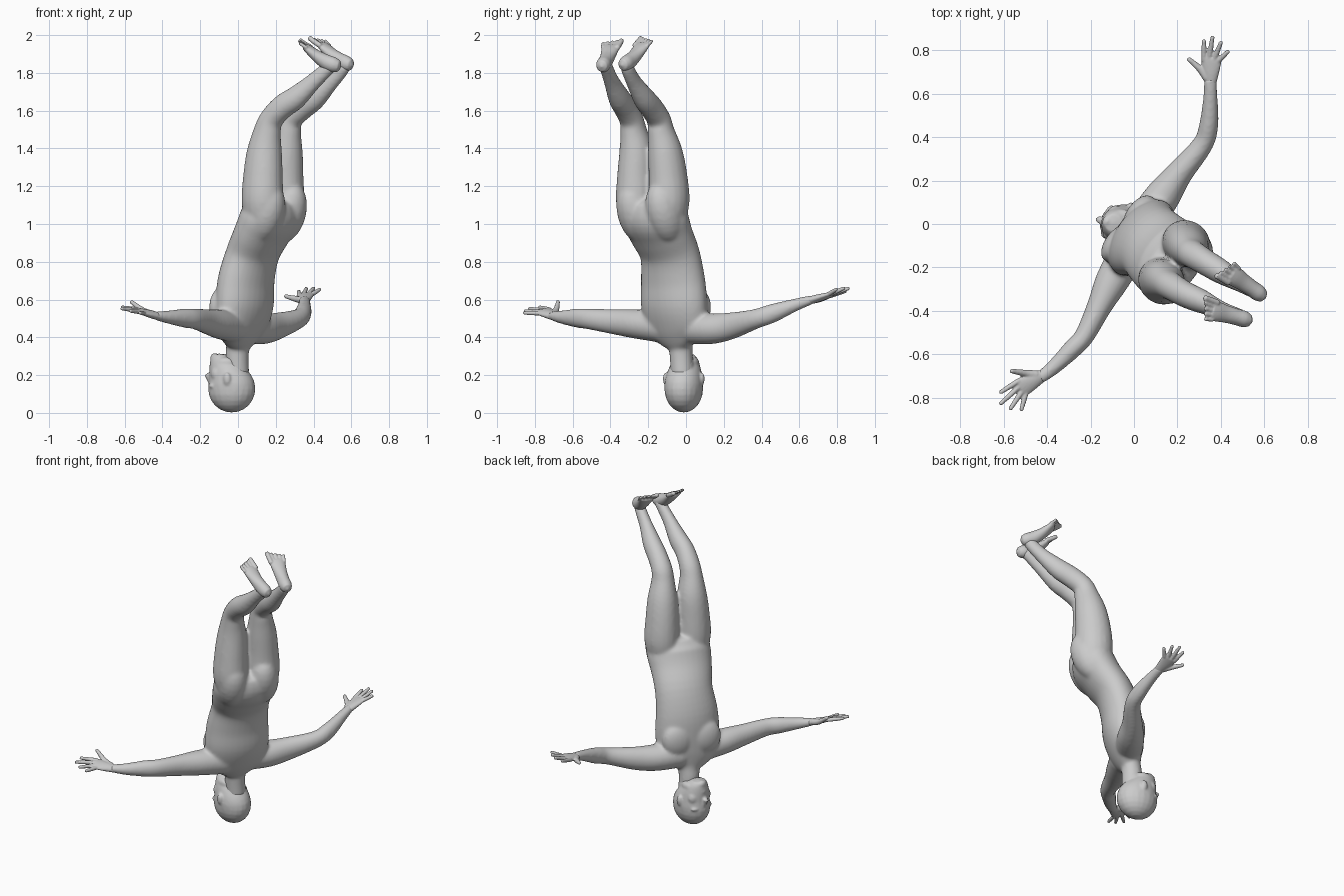
import bpy, bmesh
from math import sin, cos, pi
from mathutils import Vector as V

SIDE = V((0.6, 0.8, 0))      # across the shoulders and hips
FWD = V((-0.8, 0.6, 0))      # chest direction
UP = V((0, 0, 1))


def spline(rows, steps):
    """Catmull-Rom through rows of (x, y, z, r1, r2)."""
    out, n = [], len(rows)
    for i in range(n - 1):
        p = [rows[max(0, min(n - 1, i + k))] for k in (-1, 0, 1, 2)]
        for j in range(steps):
            t = j / steps
            out.append([0.5 * (2 * b + (c - a) * t + (2 * a - 5 * b + 4 * c - d) * t * t
                               + (3 * b - a - 3 * c + d) * t ** 3) for a, b, c, d in zip(*p)])
    return out + [list(rows[-1])]


def tube(bm, rows, side=SIDE, axis=None, steps=4, n=20, dome=0.5):
    """Closed limb with an elliptical section; r1 lies along side."""
    rows = [tuple(r) if len(r) == 5 else (*r, r[3]) for r in rows]
    pts = spline(rows, steps)
    c = [V(p[:3]) for p in pts]
    rings = []
    for i, p in enumerate(pts):
        t = axis or (c[min(i + 1, len(c) - 1)] - c[max(i - 1, 0)]).normalized()
        u = (side - t * side.dot(t)).normalized()
        w = t.cross(u)
        rings.append([bm.verts.new(c[i] + u * p[3] * cos(2 * pi * k / n) + w * p[4] * sin(2 * pi * k / n))
                      for k in range(n)])
    for a, b in zip(rings, rings[1:]):
        for k in range(n):
            bm.faces.new((a[k], a[(k + 1) % n], b[(k + 1) % n], b[k]))
    # domed ends
    for ring, ce, nb, p in ((rings[0], c[0], c[1], pts[0]), (rings[-1], c[-1], c[-2], pts[-1])):
        tip = bm.verts.new(ce + (ce - nb).normalized() * min(p[3], p[4]) * dome)
        for k in range(n):
            bm.faces.new((ring[k], ring[(k + 1) % n], tip))


def blob(bm, centre, ru, rv, rw, side=SIDE, up=UP):
    """Ellipsoid with radii along side, up and their normal."""
    w = side.cross(up).normalized()
    for v in bmesh.ops.create_uvsphere(bm, u_segments=20, v_segments=12, radius=1)['verts']:
        v.co = V(centre) + side * v.co.x * ru + up * v.co.z * rv + w * v.co.y * rw


def finish(bm, name, voxel, smooth):
    bmesh.ops.recalc_face_normals(bm, faces=bm.faces)
    me = bpy.data.meshes.new(name)
    bm.to_mesh(me)
    bm.free()
    ob = bpy.data.objects.new(name, me)
    bpy.context.collection.objects.link(ob)
    m = ob.modifiers.new("blend", 'REMESH')
    m.mode, m.voxel_size, m.use_smooth_shade = 'VOXEL', voxel, True
    s = ob.modifiers.new("soften", 'SMOOTH')
    s.factor, s.iterations = 0.5, smooth


# torso, upside down: shoulders low, hips high
bm = bmesh.new()
tube(bm, [(0, -.03, .355, .08, .06), (.008, -.04, .395, .135, .078), (.018, -.053, .46, .185, .1),
          (.035, -.063, .57, .2, .12), (.043, -.068, .70, .192, .122), (.077, -.085, .84, .178, .118),
          (.128, -.133, .95, .19, .124), (.172, -.167, 1.04, .197, .135), (.188, -.178, 1.12, .165, .105)], n=32)
# neck
tube(bm, [(.01, -.045, .46, .085), (.002, -.03, .37, .068, .062), (-.005, -.025, .30, .062), (0, -.02, .2, .06)])
# chest and buttocks
tilt = V((.28, -.25, 1)).normalized()
for s in (-1, 1):
    blob(bm, V((.025, -.06, .56)) + SIDE * s * .085 + FWD * .066, .1, .11, .055)
    blob(bm, V((.2, -.187, 1.06)) + SIDE * s * .095, .098, .17, .107, SIDE, tilt)
# arms
tube(bm, [(.04, .0, .45, .085), (.13, .125, .445, .082), (.21, .235, .46, .062, .072), (.317, .367, .497, .048, .053),
          (.345, .46, .528, .044, .05), (.352, .58, .572, .034), (.352, .67, .60, .029, .024)], V((1, -.3, 0)))
tube(bm, [(-.02, -.12, .455, .085), (-.1, -.26, .47, .078), (-.16, -.38, .482, .058, .067), (-.228, -.515, .497, .046, .055),
          (-.285, -.577, .502, .044, .051), (-.37, -.66, .507, .035), (-.435, -.71, .515, .029, .024)], V((.6, -.8, 0)))
# legs, bent at the knee
tube(bm, [(.235, -.1, 1.0, .09, .1), (.24, -.09, 1.12, .106, .114), (.242, -.095, 1.25, .1, .108),
          (.25, -.11, 1.38, .09, .096), (.262, -.132, 1.49, .07, .075), (.278, -.144, 1.553, .064),
          (.335, -.18, 1.612, .06, .065), (.405, -.222, 1.665, .056, .062), (.485, -.272, 1.745, .04, .046),
          (.54, -.302, 1.805, .035, .04), (.565, -.315, 1.84, .034, .038)])
tube(bm, [(.135, -.25, 1.0, .09, .1), (.13, -.262, 1.12, .106, .114), (.132, -.262, 1.25, .1, .108),
          (.14, -.262, 1.38, .09, .096), (.155, -.277, 1.49, .07, .075), (.177, -.29, 1.555, .064),
          (.235, -.324, 1.62, .06, .065), (.305, -.354, 1.668, .056, .062), (.395, -.392, 1.75, .04, .046),
          (.46, -.415, 1.81, .035, .04), (.495, -.427, 1.842, .034, .038)])
finish(bm, "body", .009, 12)

# head
HF, HS = V((-.97, .24, 0)), V((.24, .97, 0))


def face(o, z, s=0):
    return V((0, -.02, z)) + HF * o + HS * s


bm = bmesh.new()
blob(bm, face(.034, .128), .101, .126, .127, HS)     # skull
prof = [(.07, .036, .08, .105), (.13, .034, .1, .124), (.185, .038, .096, .116), (.24, .058, .082, .095),
        (.285, .082, .062, .066), (.308, .098, .04, .042)]
tube(bm, [(*face(o, z), w, d) for z, o, w, d in prof], HS, UP, n=32, dome=.2)
tube(bm, [(*face(.145, .15), .013), (*face(.157, .18), .014), (*face(.166, .203), .018, .018)], HS)   # nose
blob(bm, face(.137, .247), .032, .018, .018, HS)     # lips
blob(bm, face(.128, .292), .032, .024, .022, HS)     # chin
blob(bm, face(.01, .24), .062, .09, .064, HS)        # neck root
for s in (-1, 1):
    blob(bm, face(.122, .142, s * .04), .04, .014, .026, HS)      # brow
    blob(bm, face(.1, .205, s * .045), .038, .045, .036, HS)      # cheek
    blob(bm, face(.06, .265, s * .05), .025, .03, .05, HS)        # jaw
    blob(bm, face(.035, .18, s * .1), .013, .034, .02, HS)        # ear
finish(bm, "head", .007, 4)


# hands
def hand(name, wrist, knuckle, across, tips, thumb):
    bm = bmesh.new()
    w, k, a = V(wrist), V(knuckle), V(across).normalized()
    tube(bm, [(*w, .028, .021), (*w.lerp(k, .4), .038, .02), (*w.lerp(k, .8), .046, .016), (*k, .044, .013)], a)
    for i, tip in enumerate(tips):
        b = w.lerp(k, .9) + a * (i - 1.5) * .023
        tube(bm, [(*b, .0125), (*b.lerp(V(tip), .5), .012), (*V(tip), .0095)], a, n=10)
    b = w.lerp(k, .2) - a * .018
    m = w.lerp(k, .55) - a * .05
    tube(bm, [(*b, .02), (*m, .0165), (*V(thumb), .0105)], (k - w).normalized(), n=10)
    finish(bm, name, .005, 2)


hand("left_hand", (.352, .65, .594), (.357, .765, .625), (1, 0, .15),
     [(.322, .847, .645), (.362, .863, .66), (.402, .84, .662), (.435, .797, .655)], (.25, .762, .618))
hand("right_hand", (-.42, -.697, .511), (-.525, -.757, .54), (.46, -.84, -.28),
     [(-.617, -.777, .56), (-.617, -.83, .552), (-.572, -.855, .54), (-.52, -.86, .53)], (-.567, -.677, .59))


# feet, soles upward
def foot(name, heel, toe, across, big):
    bm = bmesh.new()
    h, t, a = V(heel), V(toe), V(across).normalized()
    d = (t - h).normalized()
    n = d.cross(a)
    n = n if n.z > 0 else -n
    at = lambda f, drop, s=0: h.lerp(t, f) - n * drop + a * s
    tube(bm, [(*at(.04, .034), .028, .03), (*at(.14, .04), .038, .04), (*at(.3, .044), .038, .04),
              (*at(.5, .038), .041, .032), (*at(.68, .026), .047, .024), (*at(.79, .019), .047, .017)], a)
    for i in range(5):    # toes, longest on the inner side
        s = big * (.04 - .0205 * i)
        r = .0145 if i == 0 else .0095
        tube(bm, [(*at(.72, .016, s), r), (*at(.88 - .02 * i, .013, s * 1.08), r),
                  (*at(1 - .03 * i, .008, s * 1.15), r * .9)], a, n=10)
    finish(bm, name, .005, 2)


foot("left_foot", (.618, -.35, 1.868), (.408, -.203, 1.993), (.6, .8, 0), -1)
foot("right_foot", (.558, -.453, 1.862), (.315, -.385, 1.98), (.3, .95, 0), 1)
